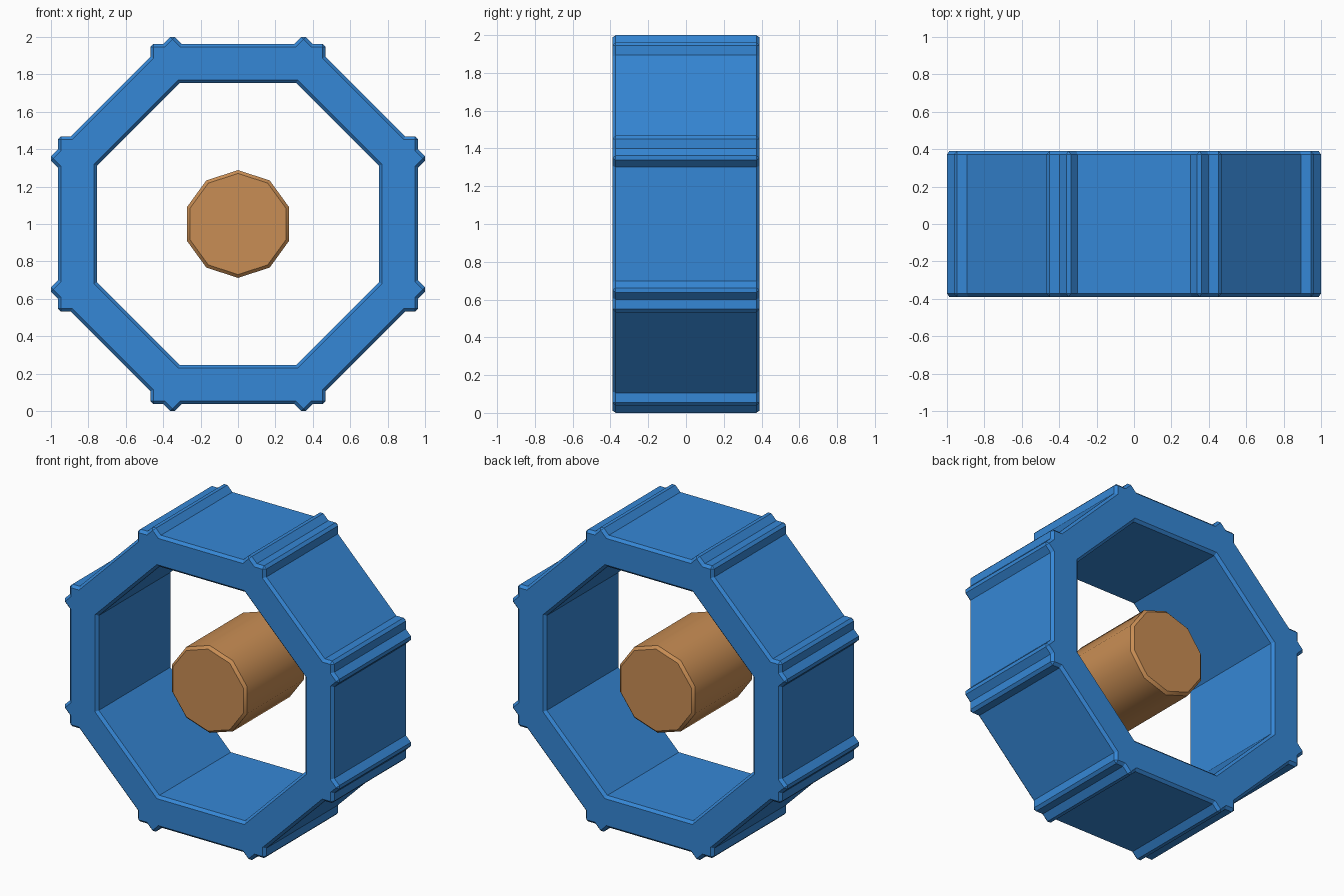
import bpy, bmesh
from math import pi, tan, radians
from mathutils import Matrix, Vector

if "Cube" in bpy.data.objects:
    bpy.data.objects.remove(bpy.data.objects["Cube"])


def finish(name, bm, color):
    """Turn a bmesh into a coloured object with small chamfers on its sharp edges."""
    bmesh.ops.recalc_face_normals(bm, faces=bm.faces)
    mesh = bpy.data.meshes.new(name)
    bm.to_mesh(mesh)
    bm.free()
    obj = bpy.data.objects.new(name, mesh)
    obj.location.z = 1.0
    bpy.context.collection.objects.link(obj)
    mat = bpy.data.materials.new(name + "_colour")
    mat.diffuse_color = color
    mat.use_nodes = True
    mat.node_tree.nodes["Principled BSDF"].inputs["Base Color"].default_value = mat.diffuse_color
    mesh.materials.append(mat)
    bevel = obj.modifiers.new("chamfer", 'BEVEL')
    bevel.width = 0.017
    bevel.segments = 1
    bevel.limit_method = 'ANGLE'
    bevel.angle_limit = radians(60)
    bevel.use_clamp_overlap = False
    return obj


# Octagonal rim: one side with two ridges, repeated eight times
OUT, INN, DEPTH, RIDGE = 0.963, 0.754, 0.389, 0.049
c_out, c_in = OUT * tan(pi / 8), INN * tan(pi / 8)
half = [(c_out, OUT), (c_out - RIDGE, OUT + RIDGE), (c_out - 2 * RIDGE, OUT)]
outer = [(-x, z) for x, z in half] + half[::-1]
inner = [(c_in, INN), (-c_in, INN)]

bm = bmesh.new()
for i in range(8):
    turn = Matrix.Rotation(i * pi / 4, 3, 'Y')
    front, back = [[bm.verts.new(turn @ Vector((x, y, z))) for x, z in outer + inner]
                   for y in (-DEPTH, DEPTH)]
    bm.faces.new(front)
    bm.faces.new(back[::-1])
    n = len(outer)
    for a in list(range(n - 1)) + [n]:      # outer walls, then the inner wall
        bm.faces.new((front[a], front[a + 1], back[a + 1], back[a]))
bmesh.ops.remove_doubles(bm, verts=bm.verts, dist=0.0005)
finish("octagonal_rim", bm, (0.036, 0.242, 0.672, 1))

# Ten-sided hub floating in the middle, one corner pointing up
bm = bmesh.new()
bmesh.ops.create_cone(bm, cap_ends=True, segments=10, radius1=0.288, radius2=0.288, depth=0.624,
                      matrix=Matrix.Rotation(pi / 2, 4, 'X'))
top = max(bm.verts, key=lambda v: v.co.z).co
if abs(top.x) > 0.01:
    bmesh.ops.rotate(bm, verts=bm.verts, matrix=Matrix.Rotation(pi / 10, 3, 'Y'))
hub = finish("hub", bm, (0.584, 0.270, 0.089, 1))

# Smooth the hub's sides while its chamfered ends stay crisp
bpy.context.view_layer.objects.active = hub
hub.select_set(True)
bpy.ops.object.modifier_apply(modifier="chamfer")
bpy.ops.object.shade_smooth_by_angle(angle=radians(40))
